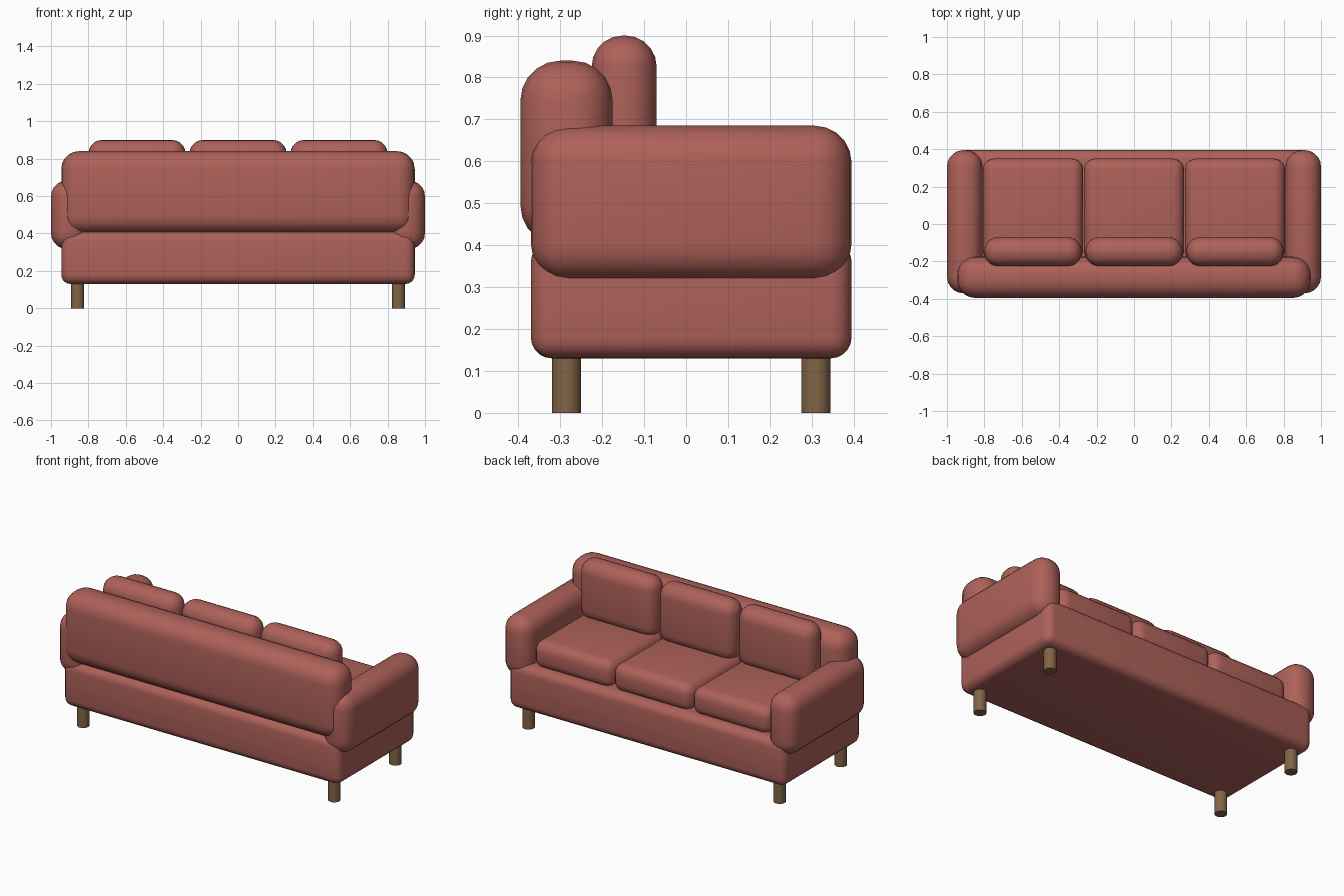
import bpy, bmesh
from math import radians

if "Cube" in bpy.data.objects:
    bpy.data.objects.remove(bpy.data.objects["Cube"])


def material(name, color):
    m = bpy.data.materials.new(name)
    m.diffuse_color = color
    m.use_nodes = True
    m.node_tree.nodes["Principled BSDF"].inputs["Base Color"].default_value = m.diffuse_color
    return m


fabric = material("red_fabric", (0.42, 0.12, 0.10, 1))
wood = material("brown_wood", (0.22, 0.13, 0.06, 1))


def finish(obj, mat):
    obj.data.materials.append(mat)
    bpy.ops.object.select_all(action='DESELECT')
    obj.select_set(True)
    bpy.context.view_layer.objects.active = obj
    bpy.ops.object.shade_smooth_by_angle(angle=radians(40))


def padded_box(name, x, y, z, radius, segments=5):
    """Rounded box from (min, max) ranges."""
    bm = bmesh.new()
    bmesh.ops.create_cube(bm, size=1)
    for v in bm.verts:
        for i, (lo, hi) in enumerate((x, y, z)):
            v.co[i] = lo if v.co[i] < 0 else hi
    bmesh.ops.bevel(bm, geom=bm.edges[:], offset=radius, segments=segments,
                    profile=0.5, affect='EDGES')
    mesh = bpy.data.meshes.new(name)
    bm.to_mesh(mesh)
    bm.free()
    obj = bpy.data.objects.new(name, mesh)
    bpy.context.collection.objects.link(obj)
    finish(obj, fabric)


# Base and backrest
padded_box("base", (-0.945, 0.945), (-0.37, 0.395), (0.13, 0.41), 0.05)
padded_box("backrest", (-0.945, 0.945), (-0.395, -0.175), (0.40, 0.84), 0.095)

# Armrests
padded_box("right_arm", (0.81, 1.0), (-0.37, 0.395), (0.315, 0.685), 0.088)
padded_box("left_arm", (-1.0, -0.81), (-0.37, 0.395), (0.315, 0.685), 0.088)

# Seat and back cushions
for i, cx in enumerate((-0.54, 0, 0.54)):
    padded_box(f"seat_cushion_{i + 1}", (cx - 0.268, cx + 0.268),
               (-0.20, 0.35), (0.39, 0.56), 0.06)
    padded_box(f"back_cushion_{i + 1}", (cx - 0.26, cx + 0.26),
               (-0.225, -0.07), (0.53, 0.90), 0.074)

# Legs
for side, x in (("left", -0.858), ("right", 0.858)):
    for end, y in (("back", -0.285), ("front", 0.31)):
        bpy.ops.mesh.primitive_cylinder_add(vertices=24, radius=0.035, depth=0.15,
                                            location=(x, y, 0.075))
        leg = bpy.context.object
        leg.name = f"{side}_{end}_leg"
        finish(leg, wood)
